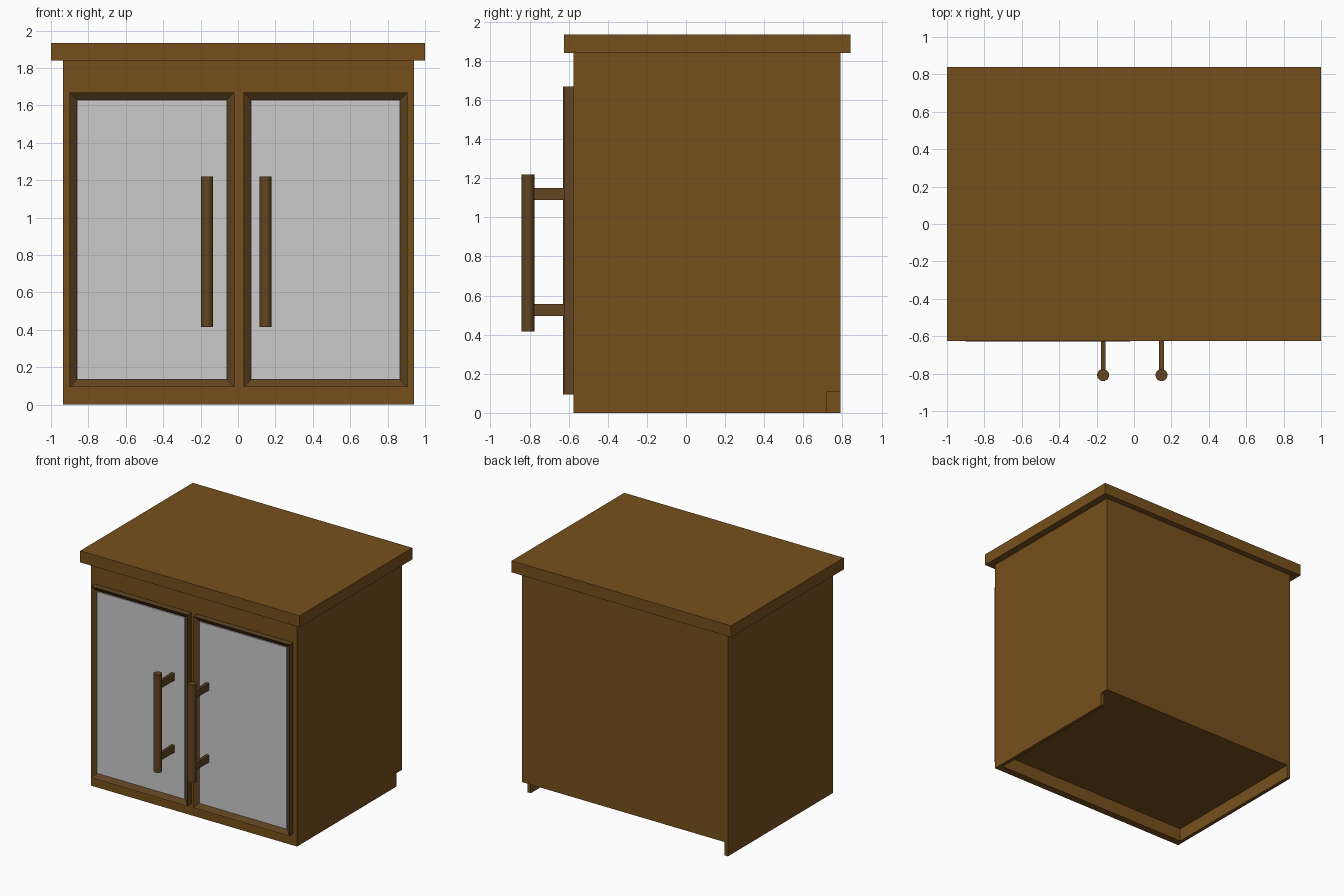
import bpy, bmesh

if "Cube" in bpy.data.objects:
    bpy.data.objects.remove(bpy.data.objects["Cube"])


def material(name, rgb):
    m = bpy.data.materials.new(name)
    m.diffuse_color = (*rgb, 1)
    m.use_nodes = True
    m.node_tree.nodes["Principled BSDF"].inputs["Base Color"].default_value = m.diffuse_color
    return m


wood = material("wood", (0.18, 0.08, 0.012))
dark_wood = material("dark_wood", (0.12, 0.058, 0.015))


def finish(name, bm, mat):
    bmesh.ops.recalc_face_normals(bm, faces=bm.faces[:])
    me = bpy.data.meshes.new(name)
    bm.to_mesh(me)
    bm.free()
    ob = bpy.data.objects.new(name, me)
    bpy.context.collection.objects.link(ob)
    if mat:
        me.materials.append(mat)
    return ob


def box_bm(x, y, z):
    bm = bmesh.new()
    bmesh.ops.create_cube(bm, size=1)
    for v in bm.verts:
        v.co = [r[0] if c < 0 else r[1] for c, r in zip(v.co, (x, y, z))]
    return bm


def box(name, x, y, z, mat):
    return finish(name, box_bm(x, y, z), mat)


def side_panel(name, x0, x1, profile):
    # extrude a y-z outline across the panel thickness
    bm = bmesh.new()
    face = bm.faces.new([bm.verts.new((x0, y, z)) for y, z in profile])
    ext = bmesh.ops.extrude_face_region(bm, geom=[face], use_keep_orig=True)
    for g in ext["geom"]:
        if isinstance(g, bmesh.types.BMVert):
            g.co.x = x1
    return finish(name, bm, wood)


FRONT, BACK, TOP, FLOOR = -0.575, 0.79, 1.84, 0.11
LEFT, RIGHT, T = -0.935, 0.94, 0.03

# Carcass: body, sides (the right one has a rear notch), front plinth, worktop
box("cabinet_body", (LEFT + T, RIGHT - T), (FRONT, BACK), (FLOOR, TOP), wood)
side_panel("left_side", LEFT, LEFT + T,
           [(FRONT, 0), (BACK, 0), (BACK, TOP), (FRONT, TOP)])
side_panel("right_side", RIGHT - T, RIGHT,
           [(FRONT, 0), (0.72, 0), (0.72, FLOOR), (BACK, FLOOR), (BACK, TOP), (FRONT, TOP)])
box("front_plinth", (LEFT + T, RIGHT - T), (FRONT, FRONT + 0.06), (0, FLOOR), wood)
box("worktop", (-1, 1), (-0.625, 0.84), (TOP, 1.935), wood)


def door(side, x0, x1, front, handle_x):
    z0, z1, w = 0.095, 1.67, 0.04
    # Frame with a recessed front
    bm = box_bm((x0, x1), (front, FRONT), (z0, z1))
    bm.normal_update()
    face = min(bm.faces, key=lambda f: f.calc_center_median().y)
    bmesh.ops.inset_region(bm, faces=[face], thickness=w, use_even_offset=True)
    for v in face.verts:
        v.co.y = front + 0.03
    finish(side + "_door_frame", bm, dark_wood)
    # Pane
    box(side + "_door_pane", (x0 + w, x1 - w), (front + 0.02, front + 0.03),
        (z0 + w, z1 - w), None)
    # Round bar handle on two flat brackets
    bpy.ops.mesh.primitive_cylinder_add(vertices=32, radius=0.032, depth=0.805,
                                        location=(handle_x, -0.808, 0.8175))
    bar = bpy.context.object
    bar.name = side + "_handle_bar"
    bar.data.materials.append(dark_wood)
    bpy.ops.object.shade_smooth_by_angle()
    for label, z in (("lower", 0.526), ("upper", 1.119)):
        box(f"{side}_{label}_handle_bracket", (handle_x - 0.0125, handle_x + 0.0125),
            (-0.8, front + 0.021), (z - 0.03, z + 0.03), dark_wood)


door("left", -0.90, -0.02, -0.628, -0.165)
door("right", 0.03, 0.905, -0.624, 0.147)
